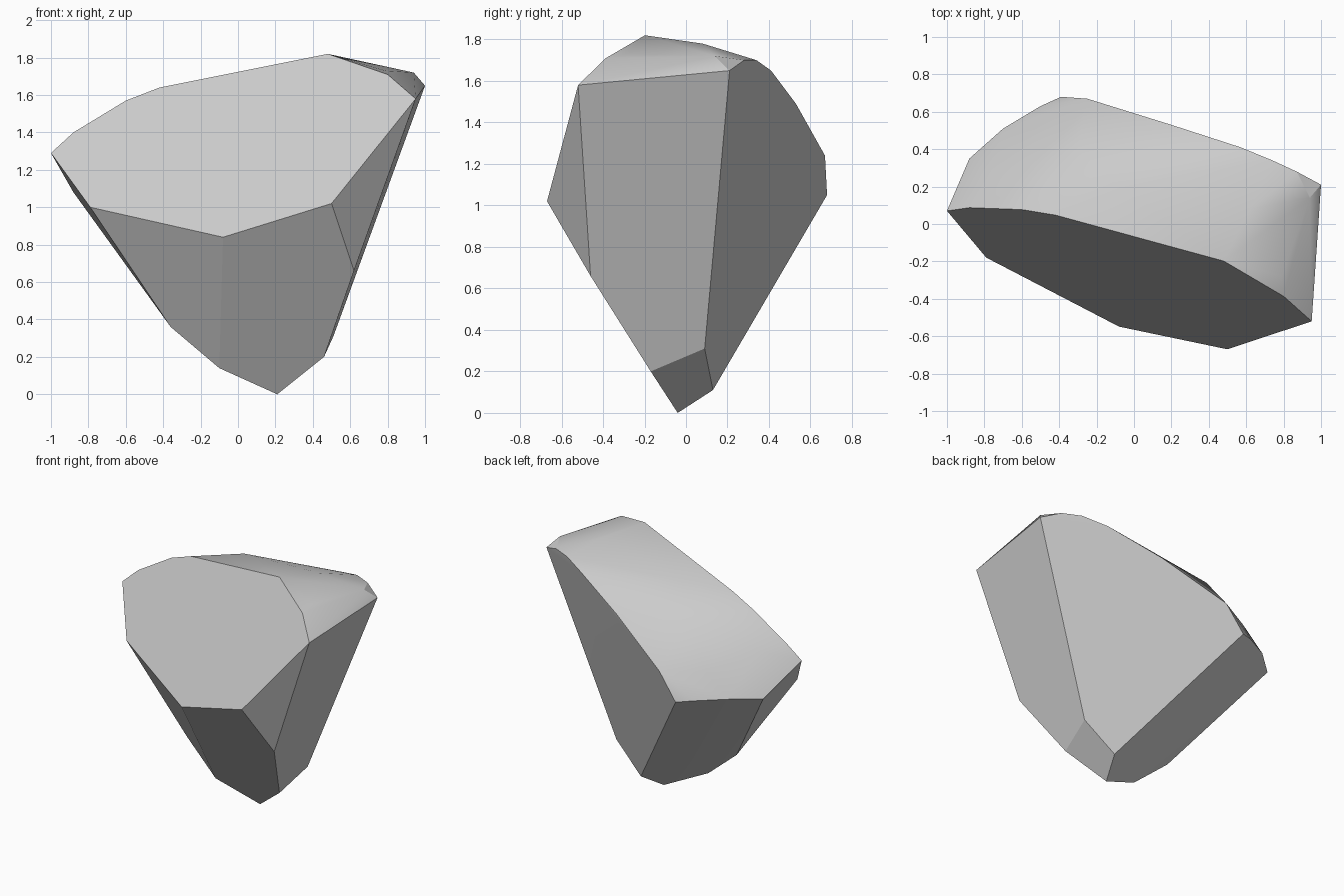
import bpy
import bmesh
import math

default_cube = bpy.data.objects.get("Cube")
if default_cube:
    bpy.data.objects.remove(default_cube, do_unlink=True)


def make_material(name, colour):
    material = bpy.data.materials.new(name)
    material.use_nodes = True
    material.diffuse_color = colour
    shader = next(n for n in material.node_tree.nodes if n.type == "BSDF_PRINCIPLED")
    shader.inputs["Base Color"].default_value = colour
    shader.inputs["Roughness"].default_value = 0.8
    return material


def on_front_plane(x, z):
    """Place a rim corner exactly on the large flat cleaved front."""
    return (x, -0.389 * x + 0.58 * z - 1.067, z)


def hull_object(name, points, material):
    """Wrap the corners in a convex skin and merge its coplanar triangles."""
    bm = bmesh.new()
    for point in points:
        bm.verts.new(point)
    hull = bmesh.ops.convex_hull(bm, input=bm.verts[:])
    inside = {g for g in hull["geom_interior"] + hull["geom_unused"]
              if isinstance(g, bmesh.types.BMVert)}
    bmesh.ops.delete(bm, geom=list(inside), context="VERTS")
    bmesh.ops.dissolve_limit(bm, angle_limit=math.radians(2.5),
                             verts=bm.verts[:], edges=bm.edges[:])
    bmesh.ops.recalc_face_normals(bm, faces=bm.faces[:])
    mesh = bpy.data.meshes.new(name)
    bm.to_mesh(mesh)
    bm.free()
    mesh.materials.append(material)
    obj = bpy.data.objects.new(name, mesh)
    bpy.context.collection.objects.link(obj)
    return obj


# Outline of the cleaved front, as x and z
front_rim = [on_front_plane(x, z) for x, z in (
    (-1, 1.29), (-.79, 1), (-.08, .84), (.5, 1.02), (.95, 1.58), (.8, 1.71),
    (.48, 1.82), (-.2, 1.69), (-.42, 1.64), (-.6, 1.57), (-.88, 1.4))]

# Narrow foot and the corners of the lower facets
foot = [(.21, -.04, 0), (.28, .13, .11), (.51, .09, .31), (.46, -.17, .2),
        (.62, -.46, .66), (-.1, -.12, .14), (-.36, -.08, .36)]

# Edge where the back and the side facet meet the crown
back_rim = [(1, .21, 1.65), (.87, .28, 1.7), (.74, .34, 1.7), (.57, .41, 1.65),
            (.2, .53, 1.49), (-.25, .67, 1.24), (-.39, .68, 1.05),
            (-.5, .63, 1.07), (-.7, .51, 1.09), (-.88, .35, 1.08)]

# Worn, gently rounded crown
crown = [(.94, .14, 1.72), (.79, -.28, 1.73), (.62, .08, 1.78),
         (-.09, .2, 1.69), (-.3, .4, 1.54), (-.53, .51, 1.25), (-.77, .25, 1.37)]

stone = make_material("stone grey", (0.6, 0.6, 0.6, 1))
rock = hull_object("rock", front_rim + foot + back_rim + crown, stone)

# Soften only the shallow edges
bpy.ops.object.select_all(action="DESELECT")
rock.select_set(True)
bpy.context.view_layer.objects.active = rock
bpy.ops.object.shade_smooth_by_angle(angle=math.radians(20))
